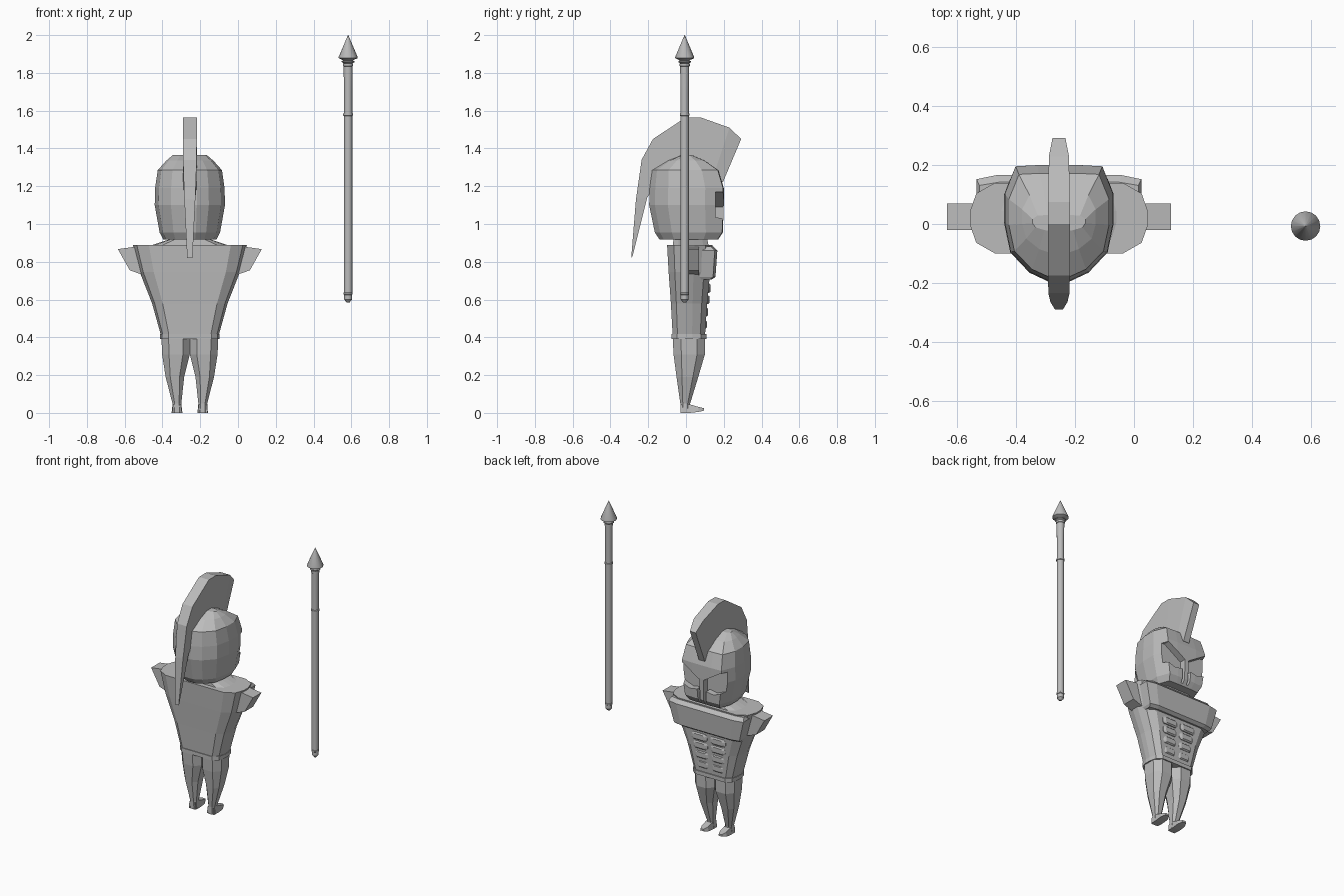
import bpy, bmesh, math

if "Cube" in bpy.data.objects:
    bpy.data.objects.remove(bpy.data.objects["Cube"])

CX = -0.255  # figure's centre line
grey = bpy.data.materials.new("plain grey")
grey.diffuse_color = (0.5, 0.5, 0.5, 1)
grey.use_nodes = True
grey.node_tree.nodes["Principled BSDF"].inputs["Base Color"].default_value = grey.diffuse_color


def loft(name, rings, x=CX, y=0, smooth=False):
    """Skin a list of equal-length closed rings and cap both ends."""
    bm = bmesh.new()
    vs = [[bm.verts.new(p) for p in r] for r in rings]
    n = len(rings[0])
    for a, b in zip(vs, vs[1:]):
        for i in range(n):
            j = (i + 1) % n
            bm.faces.new((a[i], a[j], b[j], b[i]))
    bm.faces.new(vs[0][::-1])
    bm.faces.new(vs[-1])
    bmesh.ops.recalc_face_normals(bm, faces=bm.faces)
    me = bpy.data.meshes.new(name)
    bm.to_mesh(me)
    bm.free()
    me.materials.append(grey)
    ob = bpy.data.objects.new(name, me)
    ob.location = (x, y, 0)
    bpy.context.collection.objects.link(ob)
    if smooth:
        bpy.ops.object.select_all(action='DESELECT')
        ob.select_set(True)
        bpy.context.view_layer.objects.active = ob
        bpy.ops.object.shade_smooth_by_angle(angle=math.radians(30))
    return ob


def block(x0, x1, y0, y1, z, c=0.25):
    """Rectangle ring with cut corners."""
    a, b = (x1 - x0) * c, (y1 - y0) * c
    return [(x0 + a, y0, z), (x1 - a, y0, z), (x1, y0 + b, z), (x1, y1 - b, z),
            (x1 - a, y1, z), (x0 + a, y1, z), (x0, y1 - b, z), (x0, y0 + b, z)]


def flip(rings):
    return [[(-px, py, pz) for px, py, pz in r] for r in rings]


def pair(name, rings):
    return [loft("right_" + name, rings), loft("left_" + name, flip(rings))]


def mirrored(half):
    return half + [(-px, py) for px, py in reversed(half)]


def section(shape, hw, y0, y1, z):
    """Scale a unit outline to a half width and a y range."""
    c, h = (y0 + y1) / 2, (y1 - y0) / 2
    return [(px * hw, c + py * h, z) for px, py in shape]


# torso, wide at the shoulders
body = mirrored([(0.72, 1), (0.93, 0.7), (1, 0.2), (1, -0.2), (0.93, -0.7), (0.72, -1)])
loft("torso", [section(body, hw, y0, y1, z) for hw, y0, y1, z in [
    (0.15, -0.07, 0.10, 0.40), (0.20, -0.08, 0.112, 0.58),
    (0.265, -0.092, 0.128, 0.745), (0.302, -0.10, 0.14, 0.89)]])
loft("belt", [section(body, 0.158, -0.076, 0.108, z) for z in (0.392, 0.418)])
loft("shoulder_slope", [section(body, 0.21, -0.07, 0.12, 0.885),
                        section(body, 0.075, -0.065, 0.11, 0.93),
                        section(body, 0.07, -0.06, 0.10, 0.96)])

# chest plate
loft("chest_plate", [block(-hw, hw, 0.05, y1, z, 0.12) for hw, y1, z in [
    (0.235, 0.135, 0.705), (0.245, 0.156, 0.72), (0.28, 0.166, 0.86), (0.27, 0.142, 0.882)]])

# stomach muscle pads, four rows
for i, z in enumerate((0.66, 0.60, 0.535, 0.468)):
    yf, w = 0.131 - 0.007 * i, 0.115 - 0.009 * i
    h = 0.024
    pads = []
    for y, k in ((yf - 0.04, 1), (yf - 0.008, 1), (yf, 0.7)):
        xm, a, b = 0.012 + w / 2, w / 2 * k, h * k
        pads.append([(xm + a * u, y, z + b * v) for u, v in
                     ((-1, -0.5), (-0.8, -1), (0.8, -1), (1, -0.5),
                      (1, 0.5), (0.8, 1), (-0.8, 1), (-1, 0.5))])
    pair("stomach_pad_%d" % (i + 1), pads)

# short arm stumps
arm = [(0.25, 0.885), (0.381, 0.867), (0.318, 0.755), (0.22, 0.72)]
pair("arm_stump", [[(px, y, pz) for px, pz in arm] for y in (-0.02, 0.07)])

# legs and feet
pair("leg", [block(*s) for s in [
    (0.04, 0.095, -0.03, 0.02, 0.0), (0.045, 0.092, -0.03, 0.022, 0.05),
    (0.03, 0.128, -0.05, 0.065, 0.19), (0.0, 0.147, -0.066, 0.10, 0.31),
    (0.0, 0.15, -0.07, 0.10, 0.40)]])
pair("foot", [[(0.068 - w, y, z0), (0.068 + w, y, z0), (0.068 + w * 0.8, y, z1),
               (0.068 - w * 0.8, y, z1)] for y, w, z0, z1 in [
    (-0.028, 0.026, 0, 0.045), (0.02, 0.028, 0, 0.045),
    (0.065, 0.028, 0.005, 0.032), (0.095, 0.014, 0.012, 0.025)]])

# helmeted head with a flat face on +y
skull = mirrored([(0.4, 1), (0.8, 0.98), (1, 0.5), (1, 0), (0.89, -0.5), (0.54, -0.85), (0.2, -1)])
head = loft("helmet", [section(skull, hw, y0, y1, z) for hw, y0, y1, z in [
    (0.14, -0.14, 0.17, 0.917), (0.16, -0.165, 0.195, 0.955), (0.186, -0.195, 0.20, 1.10),
    (0.184, -0.192, 0.20, 1.19), (0.17, -0.18, 0.172, 1.285),
    (0.125, -0.10, 0.10, 1.335), (0.09, -0.025, 0.03, 1.365)]])

# eye openings joined to narrow slits beside the nose guard
eye = [(0.014, 0.93), (0.028, 0.93), (0.034, 1.02), (0.09, 1.01), (0.165, 1.04),
       (0.195, 1.17), (0.14, 1.17), (0.014, 1.09)]
cutters = pair("eye_cutter", [[(px, y, pz) for px, pz in eye] for y in (0.155, 0.3)])
for c in cutters:
    c.hide_render = True
    m = head.modifiers.new("eye", 'BOOLEAN')
    m.operation, m.object, m.solver = 'DIFFERENCE', c, 'EXACT'
dg = bpy.context.evaluated_depsgraph_get()
head_mesh = bpy.data.meshes.new_from_object(head.evaluated_get(dg))
head.modifiers.clear()
head.data = head_mesh
for c in cutters:
    bpy.data.objects.remove(c)

# crest: outer edge, inner edge and half width along its sweep
loft("crest", [[(-w, yo, zo), (w, yo, zo), (w, yi, zi), (-w, yi, zi)]
               for yo, zo, yi, zi, w in [
    (-0.29, 0.82, -0.283, 0.83, 0.014), (-0.265, 1.13, -0.205, 1.14, 0.029),
    (-0.235, 1.34, -0.165, 1.20, 0.036), (-0.175, 1.45, -0.11, 1.25, 0.037),
    (0.0, 1.565, 0.0, 1.30, 0.037), (0.075, 1.565, 0.05, 1.30, 0.037),
    (0.23, 1.51, 0.14, 1.24, 0.034), (0.292, 1.45, 0.195, 1.22, 0.022)]])


# spear, turned from a profile of radius and height
def turned(name, profile, n=16):
    loft(name, [[(r * math.cos(2 * math.pi * i / n), r * math.sin(2 * math.pi * i / n), z)
                 for i in range(n)] for r, z in profile], 0.583, -0.007, True)


turned("spear_shaft", [(0.008, 0.585), (0.021, 0.6), (0.021, 0.625), (0.024, 0.627),
                       (0.024, 0.636), (0.022, 0.638), (0.022, 1.572), (0.026, 1.574),
                       (0.026, 1.584), (0.022, 1.586), (0.022, 1.70), (0.024, 1.835),
                       (0.027, 1.837), (0.027, 1.85), (0.02, 1.852), (0.02, 1.87)])
turned("spear_collar", [(0.022, 1.85), (0.034, 1.857), (0.034, 1.862), (0.022, 1.868)])
turned("spear_point", [(0.022, 1.865), (0.05, 1.878), (0.05, 1.885), (0.001, 2.0)])
